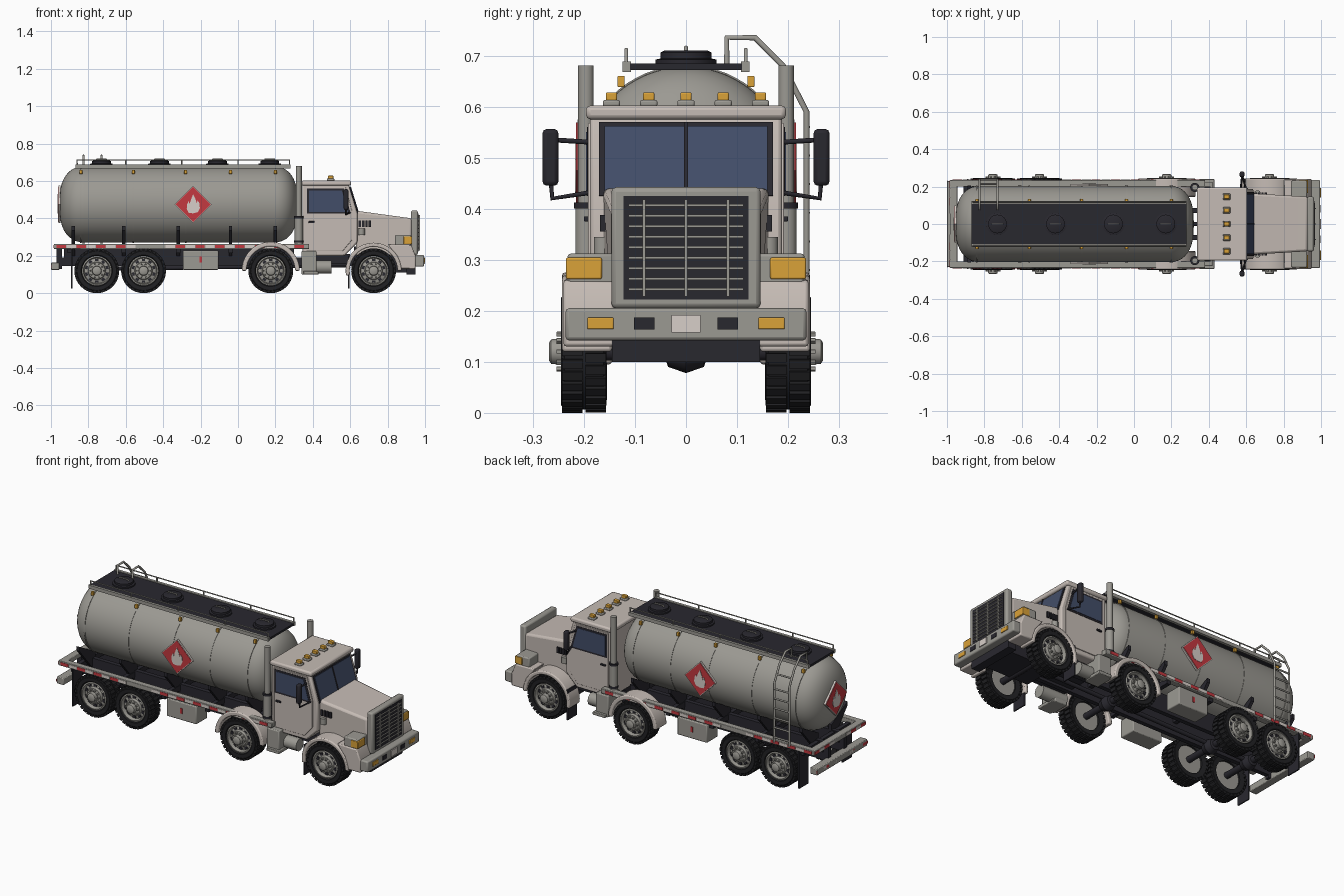
import bpy, bmesh
from math import sin, cos, pi, radians
from mathutils import Matrix, Vector

if "Cube" in bpy.data.objects:
    bpy.data.objects.remove(bpy.data.objects["Cube"])

COL = dict(body=(.56, .50, .46), steel=(.33, .32, .29), dark=(.022, .021, .028), glass=(.055, .075, .14),
           red=(.55, .04, .05), amber=(.70, .36, .04), white=(.68, .62, .58), tyre=(.015, .015, .017))
M = {}
for k, c in COL.items():
    M[k] = bpy.data.materials.new(k)
    M[k].diffuse_color = (*c, 1)


def finish(name, bm, mat, mirror=False, bevel=0):
    bmesh.ops.recalc_face_normals(bm, faces=bm.faces)
    me = bpy.data.meshes.new(name)
    bm.to_mesh(me)
    bm.free()
    me.materials.append(M[mat])
    ob = bpy.data.objects.new(name, me)
    bpy.context.collection.objects.link(ob)
    if bevel:
        b = ob.modifiers.new("bevel", 'BEVEL')
        b.width, b.segments, b.limit_method = bevel, 2, 'ANGLE'
    if mirror:
        ob.modifiers.new("mirror", 'MIRROR').use_axis = (False, True, False)
    return ob


def add_box(bm, x, y, z, rot=Matrix()):
    c = Vector(((x[0] + x[1]) / 2, (y[0] + y[1]) / 2, (z[0] + z[1]) / 2))
    s = Matrix.Diagonal((x[1] - x[0], y[1] - y[0], z[1] - z[0], 1))
    bmesh.ops.create_cube(bm, size=1, matrix=rot @ Matrix.Translation(c) @ s)


def boxes(name, items, mat, mirror=False, bevel=0):
    bm = bmesh.new()
    for x, y, z in items:
        add_box(bm, x, y, z)
    return finish(name, bm, mat, mirror, bevel)


def box(name, x, y, z, mat, mirror=False, bevel=0):
    return boxes(name, [(x, y, z)], mat, mirror, bevel)


def prism(name, pts, lo, hi, mat, mirror=False, bevel=0, axis='y'):
    """Extrude a 2D outline along y (points are x,z) or x (points are y,z)."""
    bm = bmesh.new()
    put = (lambda p, d: (p[0], d, p[1])) if axis == 'y' else (lambda p, d: (d, p[0], p[1]))
    f = bm.faces.new([bm.verts.new(put(p, lo)) for p in pts])
    r = bmesh.ops.extrude_face_region(bm, geom=[f], use_keep_orig=True)
    v = [g for g in r['geom'] if isinstance(g, bmesh.types.BMVert)]
    bmesh.ops.translate(bm, verts=v, vec=Vector(put((0, 0), hi - lo)))
    return finish(name, bm, mat, mirror, bevel)


def lathe(name, prof, mat, axis='y', centre=(0, 0, 0), n=48):
    """Revolve (radius, distance along axis) around the y or x axis."""
    bm = bmesh.new()
    rings = []
    for i in range(n):
        a = 2 * pi * i / n
        rings.append([bm.verts.new(Vector(centre) + Vector(
            (r * cos(a), d, r * sin(a)) if axis == 'y' else (d, r * cos(a), r * sin(a)))) for r, d in prof])
    for i in range(n):
        p, q = rings[i], rings[(i + 1) % n]
        for j in range(len(prof) - 1):
            bm.faces.new((p[j], p[j + 1], q[j + 1], q[j]))
    bmesh.ops.remove_doubles(bm, verts=bm.verts, dist=1e-5)
    return finish(name, bm, mat)


def tubes(name, paths, r, mat, mirror=False):
    cu = bpy.data.curves.new(name, 'CURVE')
    cu.dimensions, cu.bevel_depth, cu.bevel_resolution, cu.use_fill_caps = '3D', r, 3, True
    for s in ((1, -1) if mirror else (1,)):
        for p in paths:
            sp = cu.splines.new('POLY')
            sp.points.add(len(p) - 1)
            for pt, c in zip(sp.points, p):
                pt.co = (c[0], c[1] * s, c[2], 1)
    cu.materials.append(M[mat])
    ob = bpy.data.objects.new(name, cu)
    bpy.context.collection.objects.link(ob)
    return ob


# Wheel master parts, centred on the origin with the outside towards +y
tyre = lathe("tyre", [(.078, -.04), (.105, -.044), (.113, -.038), (.113, .038), (.105, .045), (.084, .044),
                      (.078, .036), (.078, -.04)], 'tyre')
bm = bmesh.new()
for i in range(30):
    for y0, y1, off in ((-.043, -.003, 0), (.003, .043, .5)):
        add_box(bm, (-.009, .009), (y0, y1), (.104, .1195), Matrix.Rotation((i + off) * 2 * pi / 30, 4, 'Y'))
tread = finish("tyre_tread", bm, 'tyre')
rim = lathe("wheel_rim", [(0, -.03), (.079, -.03), (.079, .04), (.072, .042), (.067, .02), (.048, .026), (.044, .04),
                          (.026, .042), (.024, .064), (.018, .068), (0, .068)], 'steel')
bm = bmesh.new()
for i in range(10):
    add_box(bm, (-.009, .009), (.018, .0275), (.051, .064), Matrix.Rotation(i * pi / 5, 4, 'Y'))
holes = finish("rim_holes", bm, 'dark')
bm = bmesh.new()
for i in range(10):
    add_box(bm, (-.004, .004), (.035, .054), (.032, .04), Matrix.Rotation((i + .5) * pi / 5, 4, 'Y'))
nuts = finish("wheel_nuts", bm, 'steel', bevel=.001)
AXLES = (-.755, -.505, .175, .725)
for part in (tyre, tread, rim, holes, nuts):
    for x in AXLES:
        for s in (1, -1):
            ob = part if (x, s) == (AXLES[0], 1) else part.copy()
            if ob is not part:
                bpy.context.collection.objects.link(ob)
            ob.location = (x, .2 * s, .12)
            ob.rotation_euler = (0, 0, 0 if s > 0 else pi)

# Chassis
tubes("axles", [[(x, -.18, .12), (x, .18, .12)] for x in AXLES], .018, 'dark')
for x in AXLES[:3]:
    lathe("differential", [(0, -.045), (.03, -.035), (.042, 0), (.03, .035), (0, .045)], 'dark', centre=(x, 0, .12), n=20)
tubes("drive_shaft", [[(-.755, 0, .13), (.6, 0, .15)]], .012, 'dark')
box("chassis_rails", (-.96, .93), (.06, .085), (.145, .19), 'dark', True)
boxes("cross_members", [((x - .012, x + .012), (-.225, .225), (.215, .245)) for x in (-.9, -.61, -.32, -.04, .24)], 'dark')
box("subframe_rails", (-.93, .3), (.06, .085), (.19, .25), 'dark', True)
for x in (-.88, -.61, -.32, -.04, .2):
    prism("tank_saddle", [(.06, .2), (.09, .2), (.205, .335), (.205, .36), (.06, .28)], x - .009, x + .009, 'dark', True, axis='x')
tubes("brake_air_tank", [[(.34, .15, .14), (.5, .15, .14)]], .036, 'steel', True)
box("engine_block", (.62, .92), (-.1, .1), (.11, .25), 'dark')

# Deck frame with reflective stripes
box("deck_side_beam", (-.985, .38), (.2, .235), (.236, .264), 'steel', True, .003)
box("deck_rear_beam", (-.985, -.945), (-.235, .235), (.236, .264), 'steel', False, .003)
box("rear_bumper", (-1, -.955), (-.23, .23), (.125, .163), 'steel', False, .004)
box("rear_bumper_bracket", (-.97, -.94), (.06, .085), (.13, .24), 'dark', True)
for col, k in (('red', 0), ('white', 1)):
    xs = [-.97 + .053 * i for i in range(25) if i % 2 == k and not 7 < i < 11]
    boxes("side_stripes", [((x, x + .05), (.235, .237), (.242, .258)) for x in xs], col, True)
    ys = [.055 + .045 * i for i in range(4) if i % 2 != k]
    boxes("rear_stripes", [((x, x + .003), (y, y + .043), z) for y in ys
                           for x, z in ((-.987, (.242, .258)), (-1.0, (.136, .152)))], col, True)
box("tool_box", (-.295, -.105), (.13, .23), (.125, .228), 'steel', True, .005)
box("tool_box_latch", (-.207, -.193), (.23, .234), (.165, .195), 'red', True)
boxes("mud_flaps", [((-.893, -.886), (.155, .24), (.025, .24)), ((.588, .595), (.155, .24), (.025, .2))], 'dark', True)

# Tank with domed ends, seam bands and lamps
Z, R = .475, .204
dome = [(R * sin(i * pi / 20) ** .75, cos(i * pi / 20) ** .9 if i < 10 else 0) for i in range(11)]
lathe("tank", [(r, .19 + .13 * d) for r, d in dome] + [(r, -.82 - .135 * d) for r, d in reversed(dome)],
      'steel', 'x', (0, 0, Z), 64)
for x in (-.84, -.56, -.28, -.04, .2):
    lathe("tank_band", [(R - .004, x - .004), (R + .002, x - .004), (R + .002, x + .004), (R - .004, x + .004)],
          'steel', 'x', (0, 0, Z), 64)
    box("tank_marker_lamp", (x - .008, x + .008), (.12, .134), (.638, .66), 'amber', True, .002)

# Catwalk, rails and hatches
box("catwalk", (-.87, .28), (-.11, .11), (.672, .684), 'dark')
tubes("catwalk_rail", [[(-.86, .117, .67), (-.86, .117, .712), (.275, .117, .712), (.275, .117, .67)]] +
      [[(x, .117, .67), (x, .117, .712)] for x in (-.6, -.3, 0)], .004, 'steel', True)
box("catwalk_edge", (-.87, .28), (.108, .124), (.668, .688), 'steel', True)
for x in (-.73, -.42, -.11, .17):
    lathe("hatch", [(0, .68), (.06, .68), (.06, .692), (.05, .694), (.05, .706), (.042, .71), (0, .71)],
          'dark', n=24).data.transform(Matrix.Translation((x, 0, 0)) @ Matrix(((1, 0, 0, 0), (0, 0, 1, 0), (0, 1, 0, 0), (0, 0, 0, 1))))
    tubes("hatch_handle", [[(x - .03, 0, .705), (x - .025, 0, .716), (x + .025, 0, .716), (x + .03, 0, .705)]], .004, 'steel')

# Ladder on the left side only
LX = (-.826, -.73)
tubes("ladder_rails", [[(x, .236, .25), (x, .236, .59), (.0 + x, .19, .68), (x, .135, .735), (x, .08, .735), (x, .08, .68)]
                       for x in LX], .006, 'steel')
tubes("ladder_rungs", [[(LX[0], .238, z), (LX[1], .238, z)] for z in (.28, .336, .392, .448, .504, .56)] +
      [[(LX[0], .213, .635), (LX[1], .213, .635)]], .005, 'steel')

# Hazard diamonds with flame, on both sides and the rear
half = [(0, -.048), (.025, -.042), (.036, -.02), (.034, .005), (.024, .022), (.02, .005), (.012, .03), (0, .055)]
flame = half + [(-a * .95, b - .004) for a, b in half[-2:0:-1]]
dia = lambda s: [(s, 0), (0, s), (-s, 0), (0, -s)]
for nm, shape, t, col in (("diamond_border", dia(.1), .0, 'white'), ("diamond_panel", dia(.094), .002, 'red'),
                          ("diamond_flame", flame, .004, 'white')):
    prism(nm, [(a - .24, b + Z) for a, b in shape], .203, .213 + t, col, True)
    prism("rear_" + nm, [(a, b + Z) for a, b in shape], -.95, -.961 - t, col, axis='x')

# Cab
prism("cab", [(.345, .2), (.345, .585), (.59, .585), (.638, .43), (.638, .27), (.57, .2)], -.188, .188, 'body', bevel=.008)
box("cab_roof", (.338, .605), (-.196, .196), (.575, .602), 'body', False, .009)
prism("door", [(.365, .225), (.365, .568), (.575, .568), (.61, .44), (.61, .285), (.56, .225)], .186, .192, 'body', True, .002)
prism("side_window_frame", [(.37, .425), (.37, .56), (.565, .56), (.603, .425)], .19, .194, 'dark', True)
prism("side_window", [(.38, .435), (.38, .55), (.555, .55), (.588, .435)], .191, .196, 'glass', True)
ws = lambda o, a, b: [(.59 + .048 * a + o, .585 - .155 * a), (.59 + .048 * b + o, .585 - .155 * b), (.58 + .048 * b, .583 - .155 * b), (.58 + .048 * a, .583 - .155 * a)]
prism("windscreen_frame", ws(.003, .1, 1.03), -.17, .17, 'dark')
prism("windscreen", ws(.006, .15, .98), -.16, .16, 'glass')
prism("windscreen_divider", ws(.009, .1, 1), -.004, .004, 'dark')
box("door_handle", (.378, .41), (.19, .2), (.375, .385), 'dark', True, .002)
box("cab_step", (.35, .43), (.13, .24), (.1, .118), 'steel', True, .003)
box("step_box", (.34, .42), (.12, .225), (.1, .225), 'steel', True, .005)
box("cab_floor", (.36, .6), (-.13, .13), (.16, .21), 'dark')
LAMPS = (-.146, -.073, 0, .073, .146)
boxes("roof_lamp_bases", [((.475, .515), (y - .017, y + .017), (.6, .613)) for y in LAMPS], 'steel', bevel=.004)
boxes("roof_lamps", [((.48, .51), (y - .011, y + .011), (.61, .628)) for y in LAMPS], 'amber', bevel=.003)
box("mirror", (.565, .59), (.25, .281), (.445, .556), 'dark', True, .008)
tubes("mirror_arms", [[(.6, .185, .432), (.578, .262, .42), (.578, .265, .46)], [(.57, .185, .53), (.578, .262, .535)]], .005, 'dark', True)

# Exhaust stacks
tubes("exhaust_stack", [[(.325, .196, .24), (.325, .196, .68)]], .016, 'steel', True)
tubes("exhaust_muffler", [[(.325, .196, .25), (.325, .196, .41)]], .022, 'steel', True)
tubes("exhaust_clamps", [[(.325, .196, z), (.325, .196, z + .012)] for z in (.4, .27)], .025, 'dark', True)

# Hood, grille and fenders
hood = prism("hood", [(.63, .2), (.63, .442), (.66, .437), (.93, .4), (.93, .2)], -.162, .162, 'body', bevel=.012)
for v in hood.data.vertices:
    if v.co.x > .9:
        v.co.y *= .9
boxes("hood_vents", [((.645 + .018 * i, .657 + .018 * i), (.15, .168), (.355, .388)) for i in range(4)], 'dark', True)
tubes("air_cleaner", [[(.66, .163, .31), (.66, .163, .345)]], .018, 'steel', True)
box("grille_shell", (.925, .962), (-.146, .146), (.205, .442), 'steel', False, .009)
box("grille_back", (.95, .964), (-.122, .122), (.222, .425), 'dark')
boxes("grille_bars", [((.962, .969), (-.113, .113), (z, z + .005)) for z in [.24 + .0205 * i for i in range(9)]] +
      [((.962, .972), (y - .003, y + .003), (.228, .418)) for y in (-.082, 0, .082)], 'steel')


def arch(name, cx, r0, r1, a0, a1):
    arc = lambda r, s: [(cx + r * cos(radians(a)), .12 + r * sin(radians(a))) for a in range(a0, a1 + 1, 10)][::s]
    prism(name, arc(r1, 1) + arc(r0, -1), .145, .243, 'body', True, .006)


arch("middle_fender", .175, .13, .155, 0, 180)
arch("front_fender", .725, .128, .15, 0, 190)
prism("front_fender_nose", [(.85, .2), (.872, .13), (.95, .13), (.95, .2), (.925, .26), (.8, .262)], .14, .24, 'body', True, .006)
box("headlight_housing", (.84, .925), (.14, .232), (.252, .312), 'steel', True, .006)
box("headlight", (.885, .931), (.165, .235), (.262, .304), 'amber', True, .003)

# Front bumper
box("front_bumper", (.945, .995), (-.236, .236), (.142, .205), 'steel', False, .007)
box("front_skirt", (.9, .95), (-.145, .145), (.1, .15), 'dark')
box("bumper_lamps", (.99, .999), (.142, .193), (.164, .187), 'amber', True, .002)
box("bumper_slots", (.99, .998), (.062, .102), (.163, .187), 'dark', True)
box("number_plate", (.99, 1), (-.028, .028), (.157, .192), 'white')

# Smooth curved parts, keep hard edges
for ob in bpy.context.scene.objects:
    ob.select_set(ob.type == 'MESH')
bpy.context.view_layer.objects.active = tyre
bpy.ops.object.shade_smooth_by_angle(angle=radians(35))

for m in bpy.data.materials:
    if m.users and not m.is_grease_pencil:
        m.use_nodes = True
        m.node_tree.nodes["Principled BSDF"].inputs["Base Color"].default_value = m.diffuse_color
